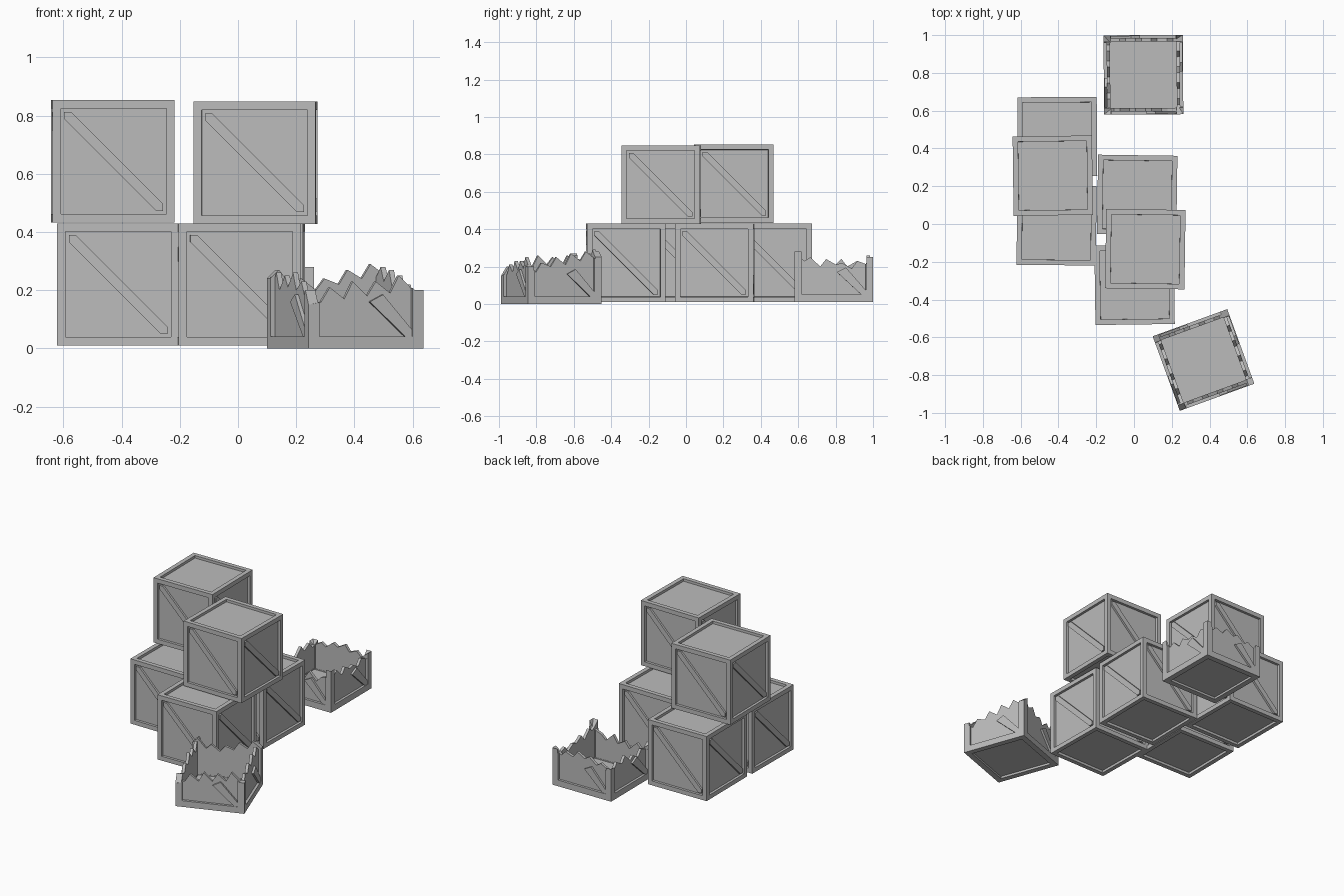
import bpy, bmesh, math
from mathutils import Matrix, Vector

if "Cube" in bpy.data.objects:
    bpy.data.objects.remove(bpy.data.objects["Cube"])

S = 0.42          # crate size
H = S / 2
F = 0.04          # frame width
D = 0.016         # panel recess

mat = bpy.data.materials.new("crate grey")
mat.diffuse_color = (0.5, 0.5, 0.5, 1)
mat.use_nodes = True
mat.node_tree.nodes["Principled BSDF"].inputs["Base Color"].default_value = mat.diffuse_color


def finish(bm, name, loc, yaw):
    bmesh.ops.recalc_face_normals(bm, faces=bm.faces[:])
    me = bpy.data.meshes.new(name)
    bm.to_mesh(me)
    bm.free()
    me.materials.append(mat)
    ob = bpy.data.objects.new(name, me)
    ob.location = loc
    ob.rotation_euler = (0, 0, math.radians(yaw))
    bpy.context.collection.objects.link(ob)


def plate(bm, pts, side, d0, d1):
    """Prism from a (u, z) outline on one of four sides, from depth d0 to d1."""
    rot = Matrix.Rotation(side * math.pi / 2, 4, 'Z')
    rings = [[bm.verts.new(rot @ Vector((u, -H + d, z))) for u, z in pts] for d in (d0, d1)]
    bm.faces.new(rings[0])
    bm.faces.new(rings[1][::-1])
    n = len(pts)
    for i in range(n):
        j = (i + 1) % n
        bm.faces.new((rings[0][i], rings[1][i], rings[1][j], rings[0][j]))


def whole_crate(name, loc, yaw):
    bm = bmesh.new()
    bmesh.ops.create_cube(bm, size=S, matrix=Matrix.Translation((0, 0, H)))
    # framed, recessed panel on every face
    panels = bm.faces[:]
    bmesh.ops.inset_individual(bm, faces=panels, thickness=F, depth=0)
    bmesh.ops.inset_individual(bm, faces=panels, thickness=0.0005, depth=-D)
    # diagonal brace on the four sides
    a, w = H - F, 0.024
    band = [(-a, a), (-a, a - w), (a - w, -a), (a, -a), (a, w - a), (w - a, a)]
    for side in range(4):
        plate(bm, [(u, z + H) for u, z in band], side, 0.003, D + 0.004)
    finish(bm, name, loc, yaw)


def broken_crate(name, loc, yaw, walls):
    bm = bmesh.new()
    # floor slab
    bmesh.ops.create_cube(bm, size=1, matrix=Matrix.Translation((0, 0, 0.024))
                          @ Matrix.Diagonal((S - 0.02, S - 0.02, 0.02, 1)))
    a, w = H - F, 0.024
    for side, tops in enumerate(walls):
        n = len(tops) - 1
        # uneven spacing gives splintered teeth
        us = [-H + S * (i + (0.25 if i % 2 and i < n else 0)) / n for i in range(n + 1)]
        prof = list(zip(us, tops))

        def top(u):
            for (u0, z0), (u1, z1) in zip(prof, prof[1:]):
                if u <= u1 + 1e-6:
                    return z0 + (z1 - z0) * (u - u0) / (u1 - u0)
            return tops[-1]

        def strip(u0, u1, lo=0.0):
            mid = [p for p in prof if u0 + 1e-4 < p[0] < u1 - 1e-4]
            return [(u0, lo), (u1, lo), (u1, top(u1))] + mid[::-1] + [(u0, top(u0))]

        # jagged wall panel, corner posts, bottom rail
        plate(bm, strip(-a - 0.01, a + 0.01, 0.015), side, D, 0.034)
        plate(bm, strip(-H, -a), side, 0, 0.036)
        plate(bm, strip(a, H), side, 0, 0.036)
        plate(bm, [(-a, 0), (a, 0), (a, F), (-a, F)], side, 0, 0.036)
        # snapped lower part of the diagonal brace
        cut = 0.17
        c = H + H - cut - H          # brace centre where it is snapped
        plate(bm, [(a - w, F), (a, F), (a, F + w), (c + w, cut + 0.015), (c - w, cut - 0.01)],
              side, 0.003, D + 0.004)
    finish(bm, name, loc, yaw)


# stacked whole crates
for name, loc, yaw in [
    ("crate_bottom_left_back", (-0.406, 0.462, 0.01), 0.4),
    ("crate_bottom_left_front", (-0.41, -0.008, 0.01), -0.5),
    ("crate_bottom_right_back", (0.017, 0.154, 0.01), -0.8),
    ("crate_bottom_right_front", (0.003, -0.322, 0.01), 0.8),
    ("crate_top_left", (-0.43, 0.256, 0.433), 0.7),
    ("crate_top_right", (0.06, -0.133, 0.428), -0.8),
]:
    whole_crate(name, loc, yaw)

# broken crates: wall tops listed left to right for south, east, north, west
broken_crate("broken_crate_front", (0.368, -0.72, 0.0), 20, [
    [.15, .16, .21, .17, .23, .18, .23, .19, .25, .20, .20],
    [.20, .17, .22, .20, .25, .21, .27, .23, .28, .24, .25],
    [.25, .29, .24, .27, .22, .24, .20, .24, .21, .27, .24],
    [.20, .26, .20, .25, .21, .26, .20, .23, .18, .20, .15],
])
broken_crate("broken_crate_back", (0.05, 0.79, 0.01), 0.3, [
    [.22, .18, .21, .16, .20, .17, .22, .17, .20, .22, .27],
    [.27, .22, .24, .19, .23, .20, .21, .18, .22, .20, .24],
    [.24, .20, .23, .21, .25, .22, .24, .20, .22, .19, .21],
    [.21, .18, .22, .19, .23, .18, .20, .17, .21, .19, .22],
])
